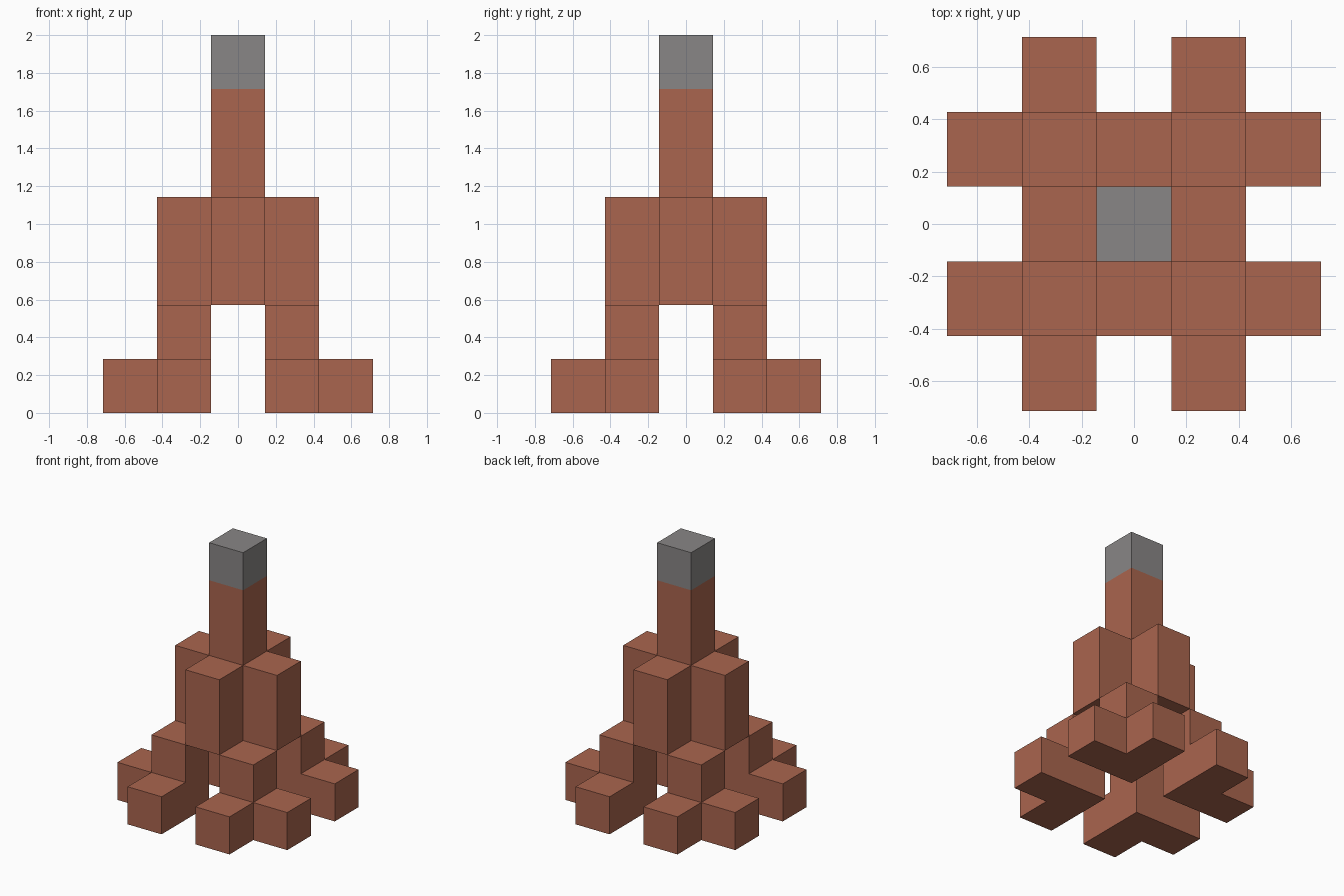
import bpy
import bmesh
from itertools import product
from mathutils import Vector

U = 2 / 7  # edge length of one block

cube = bpy.data.objects.get("Cube")
if cube:
    bpy.data.objects.remove(cube, do_unlink=True)


def make_material(name, rgb):
    mat = bpy.data.materials.new(name)
    mat.use_nodes = True
    mat.diffuse_color = (*rgb, 1)
    mat.node_tree.nodes["Principled BSDF"].inputs["Base Color"].default_value = (*rgb, 1)
    return mat


terracotta = make_material("terracotta", (0.40, 0.13, 0.077))
grey = make_material("grey", (0.25, 0.24, 0.238))

DIRECTIONS = [Vector([s if i == axis else 0 for i in range(3)])
              for axis in range(3) for s in (-1, 1)]


def build_blocks(name, cells, cap_level=None):
    """Skin a set of grid cells with one clean shell; cells from cap_level up are grey."""
    bm = bmesh.new()
    for cell in cells:
        for d in DIRECTIONS:
            if tuple(int(c + n) for c, n in zip(cell, d)) in cells:
                continue
            # square face on the exposed side of the cell
            side = Vector((d.y, d.z, d.x))
            up = d.cross(side)
            centre = Vector(cell) + Vector((0, 0, 0.5)) + d / 2
            corners = [(-1, -1), (1, -1), (1, 1), (-1, 1)]
            face = bm.faces.new([bm.verts.new((centre + (side * a + up * b) / 2) * U)
                                 for a, b in corners])
            face.normal_update()
            if face.normal.dot(d) < 0:
                face.normal_flip()
            face.material_index = int(cap_level is not None and cell[2] >= cap_level)
    bmesh.ops.remove_doubles(bm, verts=bm.verts, dist=0.001)
    bmesh.ops.dissolve_limit(bm, angle_limit=0.01, verts=bm.verts, edges=bm.edges,
                             delimit={'MATERIAL'})
    mesh = bpy.data.meshes.new(name)
    bm.to_mesh(mesh)
    bm.free()
    mesh.materials.append(terracotta)
    mesh.materials.append(grey)
    obj = bpy.data.objects.new(name, mesh)
    bpy.context.collection.objects.link(obj)
    return obj


# Tower: central column with a grey cap and four shoulder blocks
tower = {(0, 0, z) for z in range(2, 7)}
for x, y in [(1, 0), (-1, 0), (0, 1), (0, -1)]:
    tower |= {(x, y, z) for z in (2, 3)}
build_blocks("tower", tower, cap_level=6)

# Four corner legs, each with two outward toes
for sx, sy in product((-1, 1), repeat=2):
    leg = {(sx, sy, 0), (sx, sy, 1), (2 * sx, sy, 0), (sx, 2 * sy, 0)}
    depth = "front" if sy < 0 else "back"
    side = "left" if sx > 0 else "right"
    build_blocks(f"{depth}_{side}_leg", leg)
